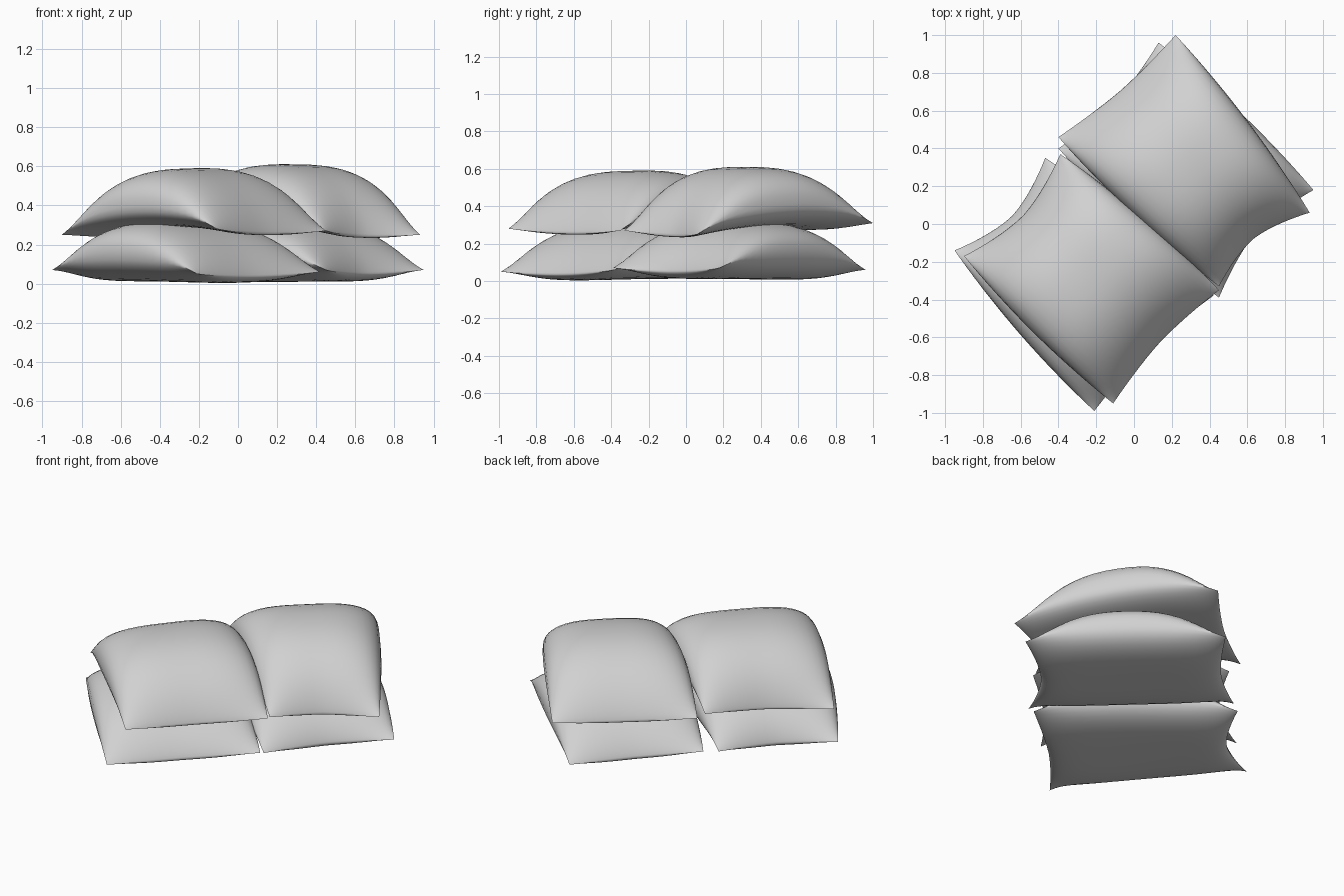
import bpy
import math
from mathutils import Vector

cube = bpy.data.objects.get("Cube")
if cube:
    bpy.data.objects.remove(cube, do_unlink=True)

# One plain cloth colour
cloth = bpy.data.materials.new("light grey cloth")
cloth.use_nodes = True
CLOTH = (0.64, 0.64, 0.64, 1)
cloth.diffuse_color = CLOTH
cloth.node_tree.nodes["Principled BSDF"].inputs["Base Color"].default_value = CLOTH

NU, NV = 28, 22   # divisions along and across a sack


def spread(i, n):
    """Parameter from -1 to 1, packed more tightly near both seams."""
    return math.sin(math.pi / 2 * (2 * i / n - 1))


def sack(name, corners, top, bottom, arch, pinch):
    """Stuffed sack between four seam corners: far left, far right, near right, near left.
    pinch is how far the far and near ends draw in."""
    fl, fr, nr, nl = (Vector(c) for c in corners)
    along = ((nl + nr) - (fl + fr)).normalized()
    across = ((fr + nr) - (fl + nl)).normalized()
    mid = sum(c.z for c in (fl, fr, nr, nl)) / 4 + arch

    def point(i, j, side):
        a, b = spread(i, NU), spread(j, NV)
        u, v = (a + 1) / 2, (b + 1) / 2
        p = fl.lerp(fr, v).lerp(nl.lerp(nr, v), u)
        # Short ends draw in between the corners, long sides bulge slightly
        p -= along * pinch[a > 0] * (1 - abs(b) ** 1.6) * a ** 3
        p += across * 0.03 * (1 - a * a) * b * abs(b)
        # The seam rises along the long sides and sags across the ends
        fill = max(0, 1 - abs(a) ** 2.3)
        seam = p.z + arch * fill - 0.02 * (1 - b * b) * (1 - fill)
        # Boxy section in the middle, softer towards the pointed corners
        section = max(0, 1 - abs(b) ** 3.2) ** (0.4 + 0.5 * a ** 4)
        target = top if side > 0 else bottom
        p.z = seam + (target - mid) * fill ** 0.72 * section
        return p

    verts, index, faces = [], {}, []
    for side in (1, -1):
        for i in range(NU + 1):
            for j in range(NV + 1):
                rim = i in (0, NU) or j in (0, NV)
                key = (i, j, 0 if rim else side)
                if key not in index:
                    index[key] = len(verts)
                    verts.append(point(i, j, side))
                index[(i, j, side)] = index[key]
        for i in range(NU):
            for j in range(NV):
                ring = [(i, j), (i + 1, j), (i + 1, j + 1), (i, j + 1)]
                faces.append([index[(*c, side)] for c in ring[::side]])
    mesh = bpy.data.meshes.new(name)
    mesh.from_pydata(verts, [], faces)
    mesh.materials.append(cloth)
    obj = bpy.data.objects.new(name, mesh)
    bpy.context.collection.objects.link(obj)
    bpy.ops.object.select_all(action="DESELECT")
    obj.select_set(True)
    bpy.context.view_layer.objects.active = obj
    bpy.ops.object.shade_smooth_by_angle(angle=math.radians(60))


# Lower pair
sack("lower_front_sack",
     [(-0.95, -0.14, 0.07), (-0.47, 0.35, 0.07), (0.42, -0.38, 0.06), (-0.21, -0.99, 0.05)],
     0.32, 0.01, 0.1, (0.09, 0.04))
sack("lower_back_sack",
     [(-0.40, 0.40, 0.07), (0.13, 0.96, 0.06), (0.95, 0.18, 0.07), (0.45, -0.39, 0.07)],
     0.32, 0.01, 0.1, (0.05, 0.08))

# Upper pair, draped over the lower pair
sack("upper_front_sack",
     [(-0.90, -0.17, 0.25), (-0.39, 0.37, 0.29), (0.45, -0.35, 0.27), (-0.11, -0.95, 0.28)],
     0.59, 0.29, 0.13, (0.08, 0.04))
sack("upper_back_sack",
     [(-0.40, 0.46, 0.30), (0.22, 1.0, 0.31), (0.93, 0.06, 0.25), (0.45, -0.33, 0.27)],
     0.61, 0.29, 0.13, (0.03, 0.08))
